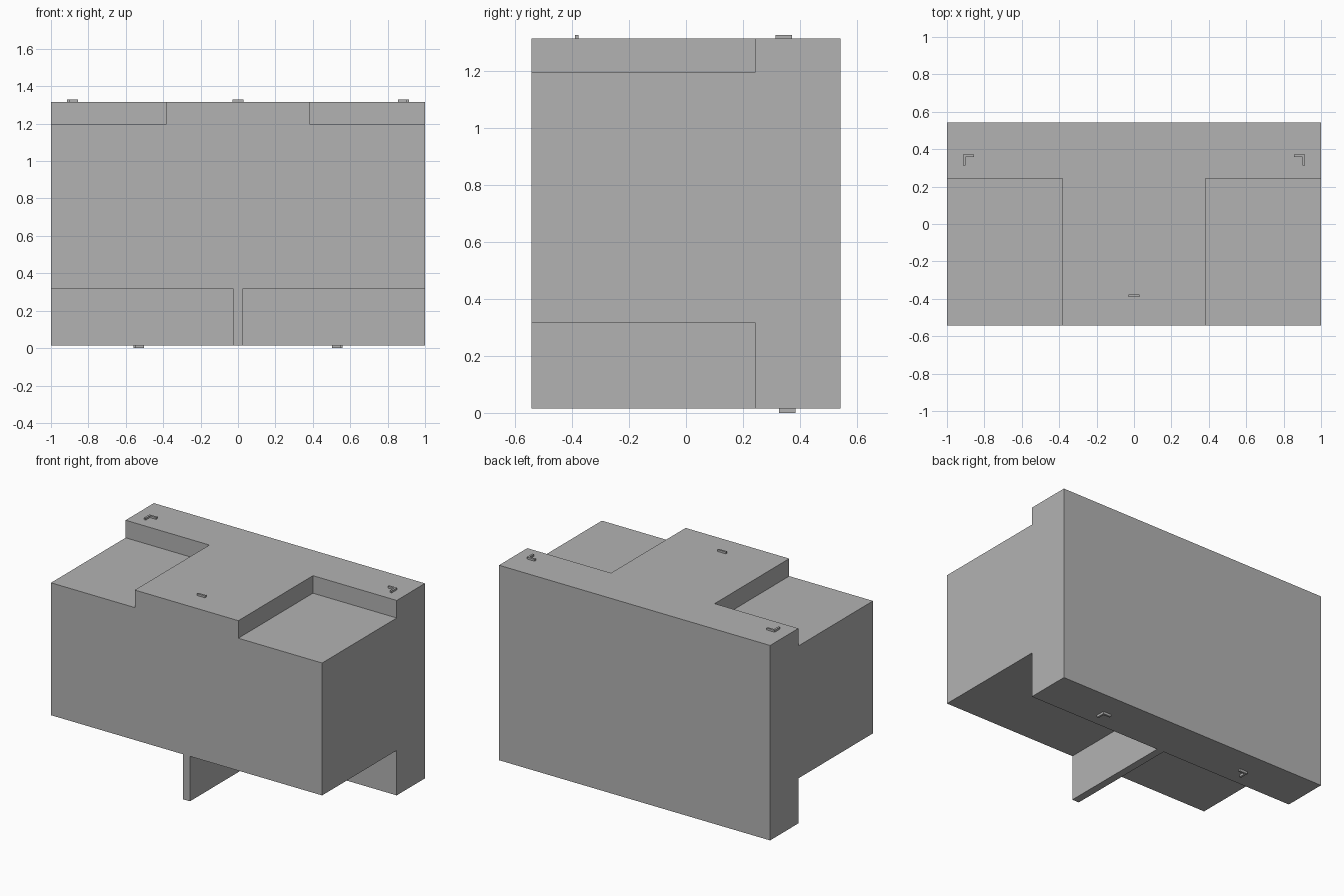
import bpy
import bmesh

default = bpy.data.objects.get("Cube")
if default:
    bpy.data.objects.remove(default, do_unlink=True)

# One plain grey for everything
grey = bpy.data.materials.new("plain_grey")
grey.use_nodes = True
colour = (0.45, 0.45, 0.45, 1)
grey.diffuse_color = colour
grey.node_tree.nodes["Principled BSDF"].inputs["Base Color"].default_value = colour

W, D = 1.0, 0.542            # half width, half depth
BOTTOM, TOP = 0.015, 1.315   # main body heights
STEP_Y = 0.244               # back wall of all the notches
OVER = 0.1                   # cutter overshoot


def box(name, lo, hi):
    """Box between two opposite corners."""
    bm = bmesh.new()
    bmesh.ops.create_cube(bm, size=1)
    for v in bm.verts:
        v.co = [l + (c + 0.5) * (h - l) for l, h, c in zip(lo, hi, v.co)]
    return finish(name, bm)


def finish(name, bm):
    bmesh.ops.recalc_face_normals(bm, faces=bm.faces)
    mesh = bpy.data.meshes.new(name)
    bm.to_mesh(mesh)
    bm.free()
    mesh.materials.append(grey)
    obj = bpy.data.objects.new(name, mesh)
    bpy.context.collection.objects.link(obj)
    return obj


def corner_mark(name, side, x, y, z, height=0.014, size=0.058, thick=0.013):
    """L-shaped mark whose corner points outward and back."""
    outline = [(0, 0), (size, 0), (size, thick), (thick, thick),
               (thick, size), (0, size)]
    bm = bmesh.new()
    face = bm.faces.new([bm.verts.new((side * (x - u), y - v, z)) for u, v in outline])
    grown = bmesh.ops.extrude_face_region(bm, geom=[face])["geom"]
    verts = [g for g in grown if isinstance(g, bmesh.types.BMVert)]
    bmesh.ops.translate(bm, verts=verts, vec=(0, 0, height))
    return finish(name, bm)


# Main body with upper corner notches and lower recesses beside a thin fin
body = box("main_body", (-W, -D, BOTTOM), (W, D, TOP))
for label, inner, z0, z1 in (("upper", 0.382, 1.198, TOP + OVER),
                             ("lower", 0.025, BOTTOM - OVER, 0.315)):
    for side in (-1, 1):
        x0, x1 = sorted((side * inner, side * (W + OVER)))
        cutter = box(label + "_notch_cutter", (x0, -D - OVER, z0), (x1, STEP_Y, z1))
        cutter.hide_render = True
        cut = body.modifiers.new(label + "_notch", 'BOOLEAN')
        cut.operation = 'DIFFERENCE'
        cut.solver = 'EXACT'
        cut.object = cutter
        bpy.context.view_layer.objects.active = body
        bpy.ops.object.modifier_apply(modifier=cut.name)
        bpy.data.objects.remove(cutter, do_unlink=True)

# Small raised marks on the top and underside
for side, word in ((-1, "right"), (1, "left")):
    corner_mark("top_mark_" + word, side, 0.914, 0.372, TOP - 0.001)
    corner_mark("bottom_mark_" + word, side, 0.56, 0.384, 0, BOTTOM + 0.001)
box("front_top_mark", (-0.03, -0.39, TOP - 0.001), (0.03, -0.377, TOP + 0.013))
